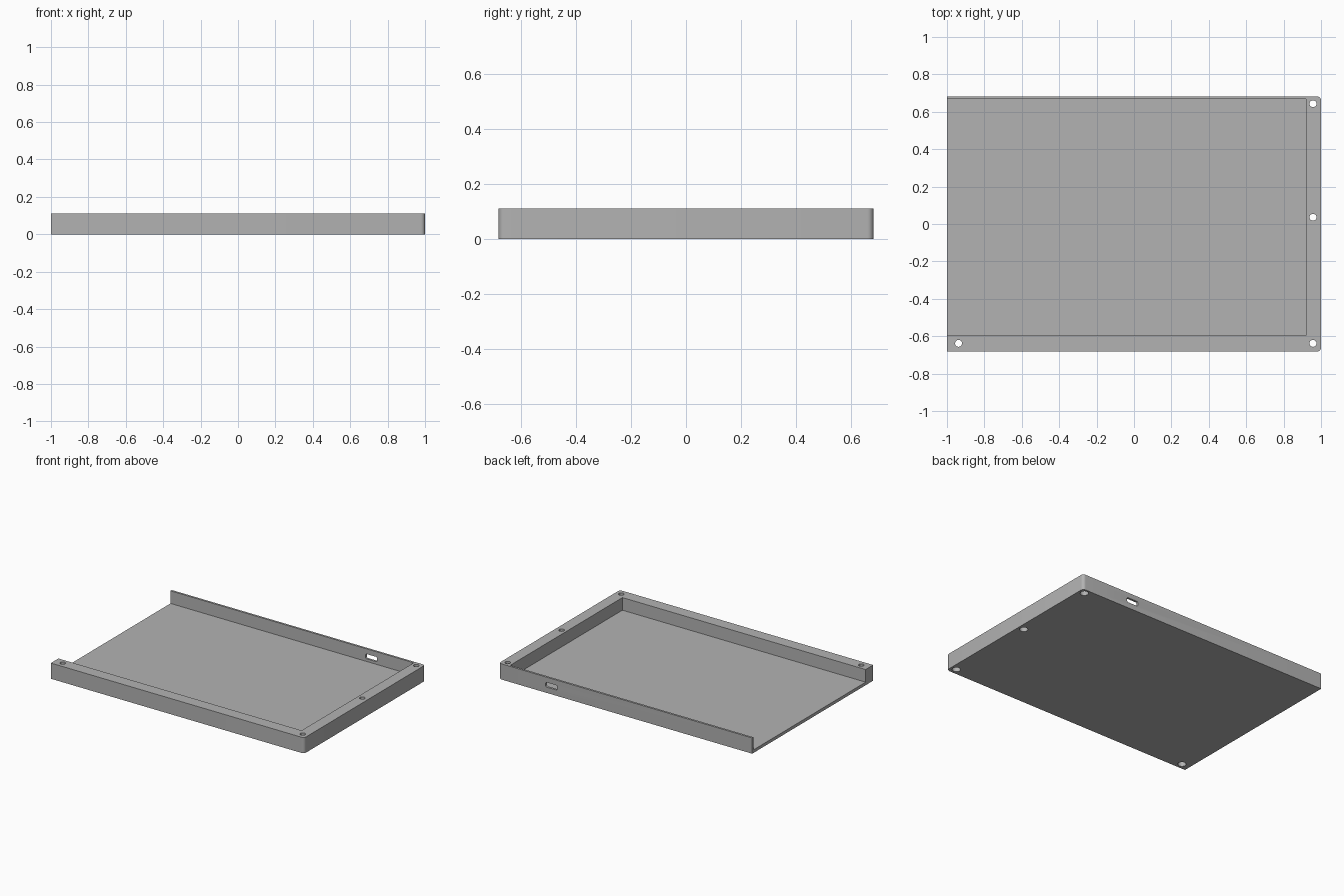
import bpy, bmesh
from mathutils import Matrix, Vector

if "Cube" in bpy.data.objects:
    bpy.data.objects.remove(bpy.data.objects["Cube"], do_unlink=True)

HEIGHT = 0.112
FLOOR = 0.022
HALF_Y = 0.682


def to_object(name, bm):
    mesh = bpy.data.meshes.new(name)
    bm.to_mesh(mesh)
    bm.free()
    obj = bpy.data.objects.new(name, mesh)
    bpy.context.collection.objects.link(obj)
    return obj


def box(name, low, high, radius=0, axis=2, right_only=False):
    """Box between two corners; edges along one axis can be rounded."""
    low, high = Vector(low), Vector(high)
    bm = bmesh.new()
    bmesh.ops.create_cube(bm, size=1)
    for v in bm.verts:
        v.co = (low + high) / 2 + v.co * (high - low)
    if radius:
        edges = [e for e in bm.edges
                 if abs((e.verts[0].co - e.verts[1].co).normalized()[axis]) > 0.9
                 and (not right_only or e.verts[0].co.x > 0)]
        bmesh.ops.bevel(bm, geom=edges, offset=radius, segments=6,
                        profile=0.5, affect='EDGES')
    return to_object(name, bm)


def cylinder(name, x, y, radius, z0, z1):
    bm = bmesh.new()
    bmesh.ops.create_cone(bm, cap_ends=True, segments=32, radius1=radius,
                          radius2=radius, depth=z1 - z0,
                          matrix=Matrix.Translation((x, y, (z0 + z1) / 2)))
    return to_object(name, bm)


# Tray body, rounded at its closed end only
tray = box("tray", (-1, -HALF_Y, 0), (1, HALF_Y, HEIGHT), 0.022, 2, True)

# Cavity, open at the top and at one end
cutters = [box("cavity_cutter", (-1.2, -0.597, FLOOR), (0.92, 0.667, 0.3))]

# Port slot through the thin back wall
cutters.append(box("slot_cutter", (0.54, 0.64, 0.041), (0.63, 0.72, 0.075),
                   0.009, 1))

# Screw holes with wider recesses underneath
for x, y in [(0.957, 0.643), (0.957, 0.036), (0.957, -0.638), (-0.938, -0.638)]:
    cutters.append(cylinder("hole_cutter", x, y, 0.0185, -0.1, 0.2))
    cutters.append(cylinder("recess_cutter", x, y, 0.027, -0.1, 0.035))

for cutter in cutters:
    cutter.hide_render = True
    mod = tray.modifiers.new(cutter.name, 'BOOLEAN')
    mod.operation = 'DIFFERENCE'
    mod.solver = 'EXACT'
    mod.object = cutter

# Bake the cuts and drop the cutters
bpy.context.view_layer.update()
graph = bpy.context.evaluated_depsgraph_get()
final_mesh = bpy.data.meshes.new_from_object(tray.evaluated_get(graph))
tray.modifiers.clear()
tray.data = final_mesh
for cutter in cutters:
    bpy.data.objects.remove(cutter, do_unlink=True)

# Plain grey finish
grey = bpy.data.materials.new("plain grey")
grey.use_nodes = True
colour = (0.45, 0.45, 0.45, 1)
grey.diffuse_color = colour
grey.node_tree.nodes["Principled BSDF"].inputs["Base Color"].default_value = colour
tray.data.materials.clear()
tray.data.materials.append(grey)

bpy.ops.object.select_all(action='DESELECT')
tray.select_set(True)
bpy.context.view_layer.objects.active = tray
bpy.ops.object.shade_smooth_by_angle()
